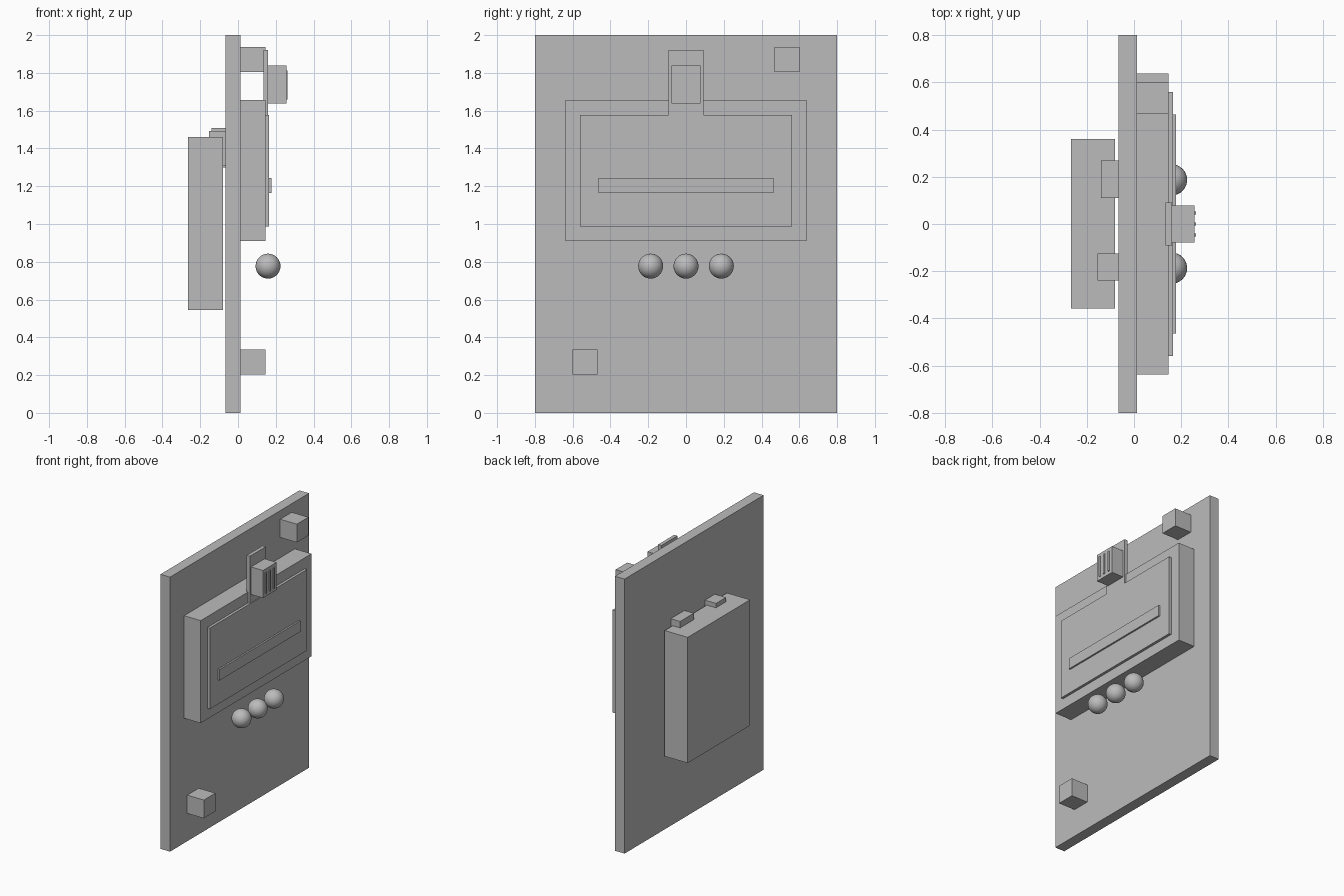
import bpy

default = bpy.data.objects.get("Cube")
if default:
    bpy.data.objects.remove(default, do_unlink=True)

# Single grey finish
grey = bpy.data.materials.new("plain_grey")
grey.use_nodes = True
colour = (0.5, 0.5, 0.5, 1)
grey.diffuse_color = colour
grey.node_tree.nodes["Principled BSDF"].inputs["Base Color"].default_value = colour


def box(name, x, y, z):
    """Box from (min, max) pairs on each axis."""
    bpy.ops.mesh.primitive_cube_add(size=1)
    ob = bpy.context.object
    ob.name = name
    ob.location = [(a + b) / 2 for a, b in (x, y, z)]
    ob.scale = [b - a for a, b in (x, y, z)]
    bpy.ops.object.transform_apply(location=False, rotation=False, scale=True)
    ob.data.materials.append(grey)
    return ob


PANEL_BACK, PANEL_FRONT, HOUSING_FRONT = -0.065, 0.012, 0.146

# Upright panel
box("main_panel", (PANEL_BACK, PANEL_FRONT), (-0.8, 0.8), (0, 2))

# Display housing, screen and raised bar
box("display_housing", (PANEL_FRONT, HOUSING_FRONT), (-0.638, 0.638), (0.91, 1.657))
box("display_screen", (HOUSING_FRONT, 0.165), (-0.56, 0.56), (0.987, 1.578))
box("display_bar", (0.165, 0.177), (-0.464, 0.464), (1.163, 1.243))

# Sensor plate, block and ribs above the display
box("sensor_plate", (0.134, 0.16), (-0.092, 0.092), (1.55, 1.921))
box("sensor_block", (0.16, 0.256), (-0.078, 0.078), (1.637, 1.838))
for i in (-1, 0, 1):
    y = i * 0.046
    box(f"sensor_rib_{i + 2}", (0.256, 0.263), (y - 0.006, y + 0.006), (1.66, 1.812))

# Corner blocks
box("upper_corner_block", (PANEL_FRONT, HOUSING_FRONT), (0.469, 0.602), (1.804, 1.937))
box("lower_corner_block", (PANEL_FRONT, HOUSING_FRONT), (-0.602, -0.469), (0.203, 0.336))

# Row of round buttons
for i in (-1, 0, 1):
    bpy.ops.mesh.primitive_uv_sphere_add(
        segments=32, ring_count=16, radius=0.066, location=(0.159, i * 0.187, 0.777))
    ball = bpy.context.object
    ball.name = f"round_button_{i + 2}"
    ball.data.materials.append(grey)
    bpy.ops.object.shade_smooth()

# Rear pack with two connectors joining it to the panel
box("rear_pack", (-0.266, -0.08), (-0.358, 0.36), (0.545, 1.461))
box("rear_connector_wide", (-0.14, PANEL_BACK), (0.11, 0.268), (1.298, 1.508))
box("rear_connector_narrow", (-0.154, PANEL_BACK), (-0.24, -0.125), (1.308, 1.493))
